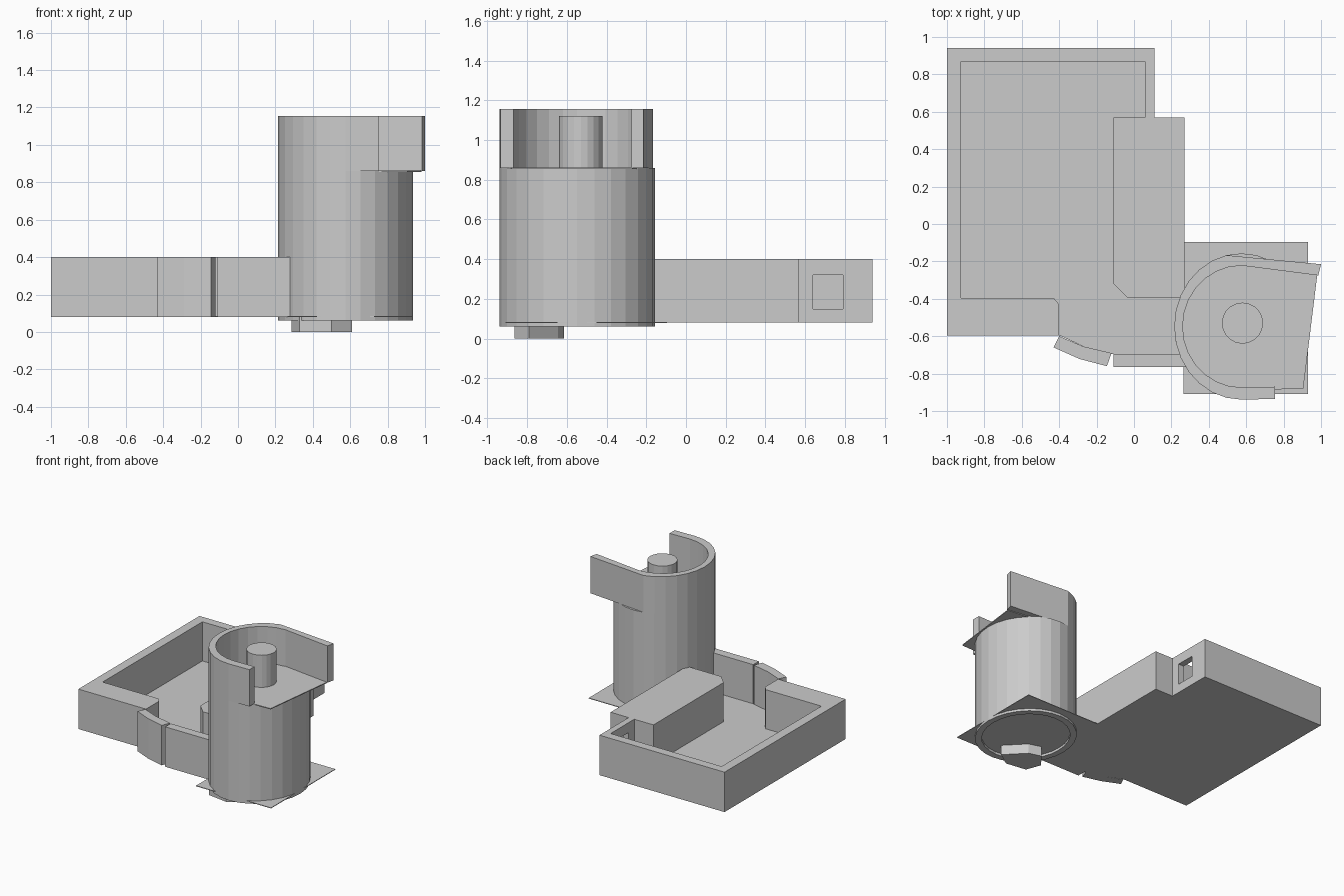
import bpy, bmesh, math

cube = bpy.data.objects.get("Cube")
if cube:
    bpy.data.objects.remove(cube, do_unlink=True)

GREY = (0.6, 0.6, 0.6, 1.0)
mat = bpy.data.materials.new("plain_grey")
mat.use_nodes = True
mat.diffuse_color = GREY
for node in mat.node_tree.nodes:
    if node.type == 'BSDF_PRINCIPLED':
        node.inputs["Base Color"].default_value = GREY


def finish(name, bm):
    bmesh.ops.recalc_face_normals(bm, faces=bm.faces)
    mesh = bpy.data.meshes.new(name)
    bm.to_mesh(mesh)
    bm.free()
    mesh.materials.append(mat)
    obj = bpy.data.objects.new(name, mesh)
    bpy.context.collection.objects.link(obj)
    return obj


def prism(name, outline, bottom, top):
    """Extrude a flat outline upwards."""
    bm = bmesh.new()
    face = bm.faces.new([bm.verts.new((x, y, bottom)) for x, y in outline])
    moved = bmesh.ops.extrude_face_region(bm, geom=[face])["geom"]
    verts = [v for v in moved if isinstance(v, bmesh.types.BMVert)]
    bmesh.ops.translate(bm, vec=(0, 0, top - bottom), verts=verts)
    return finish(name, bm)


def box(name, x0, x1, y0, y1, z0, z1):
    return prism(name, [(x0, y0), (x1, y0), (x1, y1), (x0, y1)], z0, z1)


def arc(cx, cy, rx, ry, start, end, steps):
    """Points along an ellipse, angles in degrees, end included."""
    pts = []
    for i in range(steps + 1):
        a = math.radians(start + (end - start) * i / steps)
        pts.append((cx + rx * math.cos(a), cy + ry * math.sin(a)))
    return pts


def ring(name, outer, inner, z0, z1):
    """Closed band between two outlines with equal point counts."""
    bm = bmesh.new()
    loops = [[bm.verts.new((x, y, z)) for x, y in pts]
             for pts, z in ((outer, z0), (outer, z1), (inner, z1), (inner, z0))]
    n = len(outer)
    for k in range(4):
        a, b = loops[k], loops[(k + 1) % 4]
        for i in range(n):
            j = (i + 1) % n
            bm.faces.new((a[i], a[j], b[j], b[i]))
    return finish(name, bm)


BASE, RIM = 0.08, 0.4          # tray bottom and rim
DECK, CROWN = 0.86, 1.155      # tower deck and upper wall top
CX, CY, RX, RY = 0.575, -0.548, 0.36, 0.391

# Tray floor and walls
prism("tray_floor", [(-1, -0.595), (-0.4, -0.595), (-0.27, -0.655),
                     (-0.12, -0.695), (0.3, -0.695), (0.27, -0.395),
                     (0.27, 0.57), (0.11, 0.57), (0.11, 0.94), (-1, 0.94)],
      BASE, BASE + 0.006)
prism("tray_wall", [(-0.4, -0.595), (-1, -0.595), (-1, 0.94), (0.11, 0.94),
                    (0.11, 0.87), (-0.925, 0.87), (-0.925, -0.395),
                    (-0.43, -0.395), (-0.4, -0.43)], BASE, RIM)

# Short side wall with a small window
W0, W1, H0, H1 = 0.64, 0.79, 0.15, 0.32
box("window_sill", 0.06, 0.11, 0.57, 0.87, BASE, H0)
box("window_lintel", 0.06, 0.11, 0.57, 0.87, H1, RIM)
box("window_front_jamb", 0.06, 0.11, 0.57, W0, H0, H1)
box("window_back_jamb", 0.06, 0.11, W1, 0.87, H0, H1)

# Block beside the tray
prism("side_block", [(-0.11, -0.32), (-0.035, -0.395), (0.27, -0.395),
                     (0.27, 0.57), (-0.11, 0.57)], BASE, RIM)

# Front connecting walls
prism("bent_wall", [(-0.43, -0.66), (-0.29, -0.722), (-0.145, -0.76),
                    (-0.12, -0.69), (-0.27, -0.655), (-0.4, -0.6)], BASE, RIM)
box("straight_wall", -0.11, 0.3, -0.765, -0.695, BASE, RIM)

# Tower body, base plate and bottom ring
SIDES = 28
outer = arc(CX, CY, RX, RY, 0, 360, SIDES)[:-1]
inner = arc(CX, CY, RX * 0.87, RY * 0.87, 0, 360, SIDES)[:-1]
prism("tower_body", outer, BASE, DECK)
ring("bottom_ring", outer, inner, 0.06, BASE)
box("base_plate", 0.265, 0.93, -0.91, -0.095, BASE - 0.001, BASE + 0.004)

# Foot under the tower
prism("foot", [(0.285, -0.72), (0.37, -0.615), (0.47, -0.645),
               (0.61, -0.79), (0.5, -0.865), (0.33, -0.84)], 0, BASE)

# Deck, open upper wall and central post
prism("deck", [(0.98, -0.27), (0.905, -0.88), (CX, -0.89), (CX, -0.22)],
      DECK - 0.005, DECK + 0.002)
wall = arc(CX, CY, RX, RY, 103, 270, 13)
wall += [(0.755, -0.935), (0.755, -0.87)]
wall += arc(CX, CY, RX - 0.045, RY - 0.065, 270, 90, 14)
wall += [(0.985, -0.275), (1.0, -0.215)]
prism("upper_wall", wall, DECK, CROWN)
prism("center_post", arc(0.58, -0.53, 0.11, 0.11, 0, 360, 20)[:-1], DECK, 1.12)
